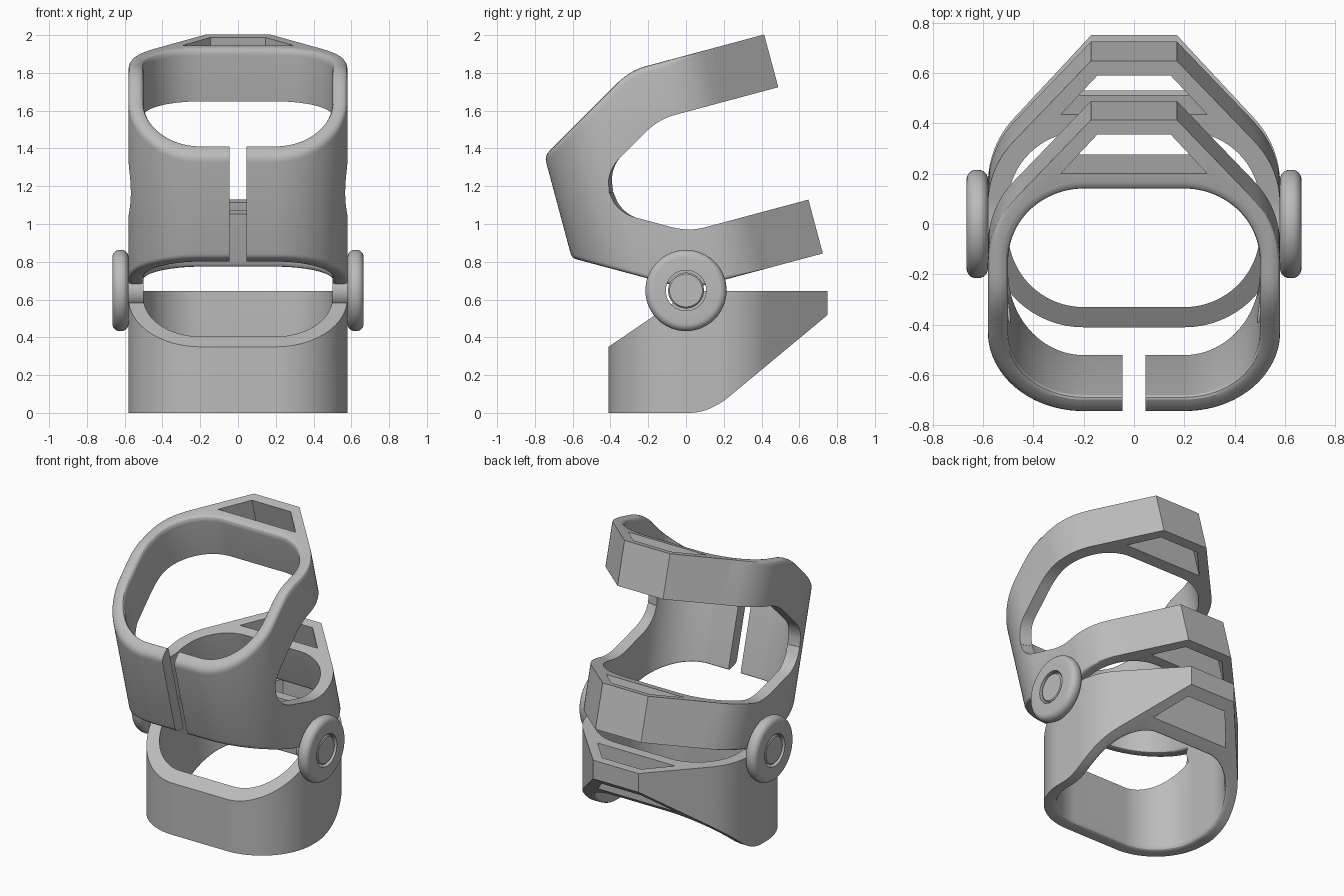
import bpy, bmesh, math
from mathutils import Matrix

if "Cube" in bpy.data.objects:
    bpy.data.objects.remove(bpy.data.objects["Cube"])

grey = bpy.data.materials.new("matte_grey")
grey.diffuse_color = (0.5, 0.5, 0.5, 1)
grey.use_nodes = True
grey.node_tree.nodes["Principled BSDF"].inputs["Base Color"].default_value = grey.diffuse_color
SLOPE = math.tan(math.radians(30))
MID = 0.603          # height of the side notch centre in the upper cuff


def smin(a, b, k):
    h = max(k - abs(a - b), 0) / k
    return min(a, b) - h * h * k / 4


def finish(name, bm):
    bmesh.ops.remove_doubles(bm, verts=bm.verts, dist=1e-5)
    bmesh.ops.recalc_face_normals(bm, faces=bm.faces)
    me = bpy.data.meshes.new(name)
    bm.to_mesh(me)
    bm.free()
    me.materials.append(grey)
    ob = bpy.data.objects.new(name, me)
    bpy.context.collection.objects.link(ob)
    return ob


def select(ob):
    bpy.ops.object.select_all(action='DESELECT')
    ob.select_set(True)
    bpy.context.view_layer.objects.active = ob


def smooth(ob):
    select(ob)
    bpy.ops.object.shade_smooth_by_angle(angle=math.radians(28))


def plan(front):
    """Pairs of outer and inner plan points round the whole cuff."""
    half = [((x, front), (x, front + 0.08)) for x in (0, 0.1)]
    cy = front + 0.38

    def arc(cy, deg):
        c, s = math.cos(math.radians(deg)), math.sin(math.radians(deg))
        return ((0.2 + 0.38 * c, cy + 0.38 * s), (0.2 + 0.3 * c, cy + 0.3 * s))
    half += [arc(cy, -90 + 90 * i / 60) for i in range(61)]
    half += [((0.58, y), (0.5, y)) for y in
             [cy + (0.16 - cy) * i / 16 for i in range(1, 16)]]
    half += [arc(0.16, 43 * i / 16) for i in range(17)]
    t = half[-1][0]
    for i in range(1, 13):       # straight flank outside, round corner inside
        f = i / 12
        half.append(((t[0] + (0.17 - t[0]) * f, t[1] + (0.75 - t[1]) * f),
                     arc(0.16, 43 + 47 * f)[1]))
    half.append(((0, 0.75), (0, 0.46)))
    return half + [((-o[0], o[1]), (-i[0], i[1])) for o, i in half[-2:0:-1]]


def rounded(corners, radii):
    """Corner points of a wall section, each softened by its own radius."""
    pts = []
    for k, (p, r) in enumerate(zip(corners, radii)):
        if r is None:
            pts.append(p)
            continue
        ends = []
        for q in (corners[k - 1], corners[(k + 1) % 4]):
            d = [q[j] - p[j] for j in range(3)]
            n = math.sqrt(sum(c * c for c in d))
            ends.append([p[j] + d[j] / n * r for j in range(3)])
        for i in range(5):
            t = i / 4
            pts.append([(1 - t) ** 2 * ends[0][j] + 2 * t * (1 - t) * p[j]
                        + t * t * ends[1][j] for j in range(3)])
    return pts


def sweep(bm, path, low, high, radii):
    """Wall between two height functions of (own y, mean y)."""
    cols = []
    for o, i in path:
        m = (o[1] + i[1]) / 2
        corners = [(*o, low(o[1], m)), (*o, high(o[1], m)),
                   (*i, high(i[1], m)), (*i, low(i[1], m))]
        fade = min(1, max(0, (0.45 - o[1]) / 0.25))   # crisp outer back edges
        rs = [None if r is None else r * (fade if k < 2 else 1)
              for k, r in enumerate(radii)]
        cols.append([bm.verts.new(p) for p in rounded(corners, rs)])
    for a, b in zip(cols, cols[1:] + cols[:1]):
        for k in range(len(a)):
            quad = (a[k - 1], a[k], b[k], b[k - 1])
            if any(abs(v.co.z - MID) > 1e-5 for v in quad):
                bm.faces.new(quad)


def cut(ob, outline):
    """Cut a vertical prism out of a cuff."""
    bm = bmesh.new()
    f = bm.faces.new([bm.verts.new((x, y, -1)) for x, y in outline])
    r = bmesh.ops.extrude_face_region(bm, geom=[f])
    vs = [v for v in r["geom"] if isinstance(v, bmesh.types.BMVert)]
    bmesh.ops.translate(bm, verts=vs, vec=(0, 0, 3))
    tool = finish("cutter", bm)
    tool.hide_render = True
    select(ob)
    mod = ob.modifiers.new("cut", 'BOOLEAN')
    mod.operation, mod.solver, mod.object = 'DIFFERENCE', 'EXACT', tool
    bpy.ops.object.modifier_apply(modifier=mod.name)
    bpy.data.objects.remove(tool)


BACK_SLOT = [(-0.29, 0.53), (0.29, 0.53), (0.145, 0.69), (-0.145, 0.69)]

# Lower cuff
bm = bmesh.new()
sweep(bm, plan(-0.41),
      lambda y, m: -smin(0, -0.83 * (y - 0.125), 0.09),
      lambda y, m: min(0.645, 0.35 + 0.68 * (y + 0.41)),
      (None, None, None, 0.03))
lower = finish("lower_cuff", bm)
cut(lower, BACK_SLOT)
smooth(lower)


# Upper cuff: two bands that merge at the front around the side notch
def notch(m):
    if m < -0.152:
        return math.sqrt(max(0, 0.192 ** 2 - (m + 0.056) ** 2))
    return smin(0.308, 0.254 + SLOPE * m, 0.05)


bm = bmesh.new()
path = plan(-0.54)
sweep(bm, path, lambda y, m: max(0, -SLOPE * (y - 0.015)),
      lambda y, m: MID - notch(m), (0.025, None, None, 0.025))
sweep(bm, path, lambda y, m: MID + notch(m),
      lambda y, m: smin(1.2, 0.88 + SLOPE * (y + 0.54), 0.05),
      (None, 0.035, 0.035, None))
upper = finish("upper_cuff", bm)
cut(upper, BACK_SLOT)
cut(upper, [(-0.045, -1), (0.045, -1), (0.045, -0.3), (-0.045, -0.3)])
upper.location = (0, 0, 0.65)
upper.rotation_euler = (math.radians(15), 0, 0)
smooth(upper)


# Hinges on both sides
def lathe(name, profile, side, closed):
    bm = bmesh.new()
    vs = [bm.verts.new((x, r, 0)) for r, x in profile]
    es = [bm.edges.new(p) for p in zip(vs, vs[1:])]
    if closed:
        es.append(bm.edges.new((vs[-1], vs[0])))
    bmesh.ops.spin(bm, geom=vs + es, cent=(0, 0, 0), axis=(1, 0, 0),
                   angle=math.tau, steps=64)
    bmesh.ops.transform(bm, verts=bm.verts,
                        matrix=Matrix.Translation((0, 0, 0.648)) @ Matrix.Diagonal((side, 1, 1, 1)))
    smooth(finish(name, bm))


disc = [(0.107, 0.58), (0.107, 0.665)]
for x, start in ((0.627, 90), (0.618, 0)):
    for i in range(7):
        a = math.radians(start - 15 * i)
        disc.append((0.177 + 0.038 * math.cos(a), x + 0.038 * math.sin(a)))
pin = [(0, 0.5), (0.095, 0.5), (0.095, 0.652), (0.087, 0.66), (0, 0.66)]
for side, label in ((1, "right"), (-1, "left")):
    lathe(label + "_hinge_disc", disc, side, True)
    lathe(label + "_hinge_pin", pin, side, False)
